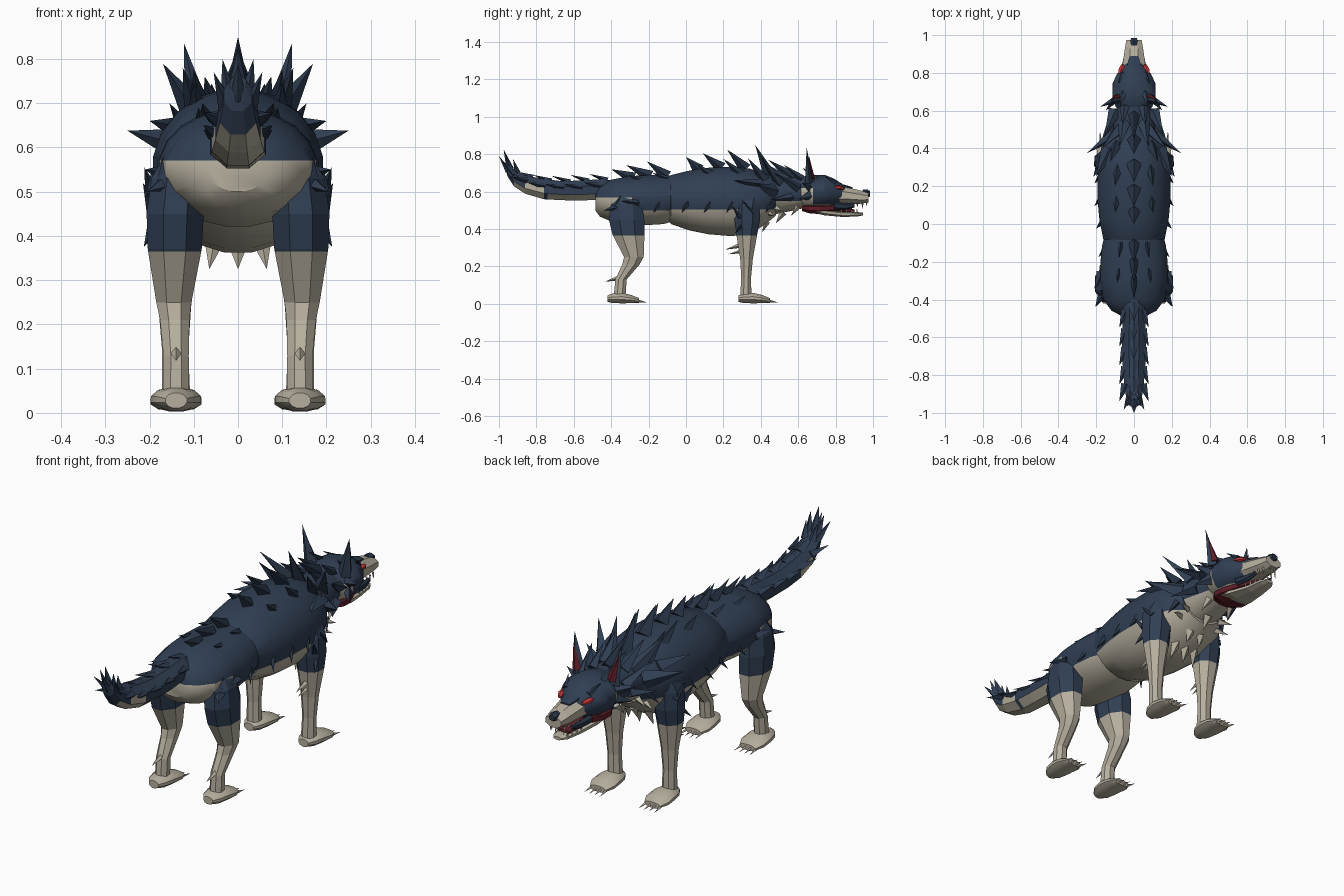
import bpy, bmesh, math
from mathutils import Vector as V


def mat(name, c):
    m = bpy.data.materials.new(name)
    m.diffuse_color = (*c, 1)
    return m


NAVY = mat("navy fur", (0.030, 0.050, 0.088))
CREAM = mat("cream fur", (0.47, 0.43, 0.345))
DARK = mat("dark navy spikes", (0.020, 0.034, 0.060))
RED = mat("eye red", (0.60, 0.04, 0.04))
MAROON = mat("dark red", (0.11, 0.012, 0.02))
BONE = mat("bone", (0.50, 0.45, 0.36))


def finish(bm, name, mats, smooth=False):
    bmesh.ops.recalc_face_normals(bm, faces=bm.faces)
    me = bpy.data.meshes.new(name)
    bm.to_mesh(me)
    bm.free()
    for m in mats:
        me.materials.append(m)
    ob = bpy.data.objects.new(name, me)
    bpy.context.collection.objects.link(ob)
    if smooth:
        bpy.ops.object.select_all(action='DESELECT')
        ob.select_set(True)
        bpy.context.view_layer.objects.active = ob
        bpy.ops.object.shade_smooth_by_angle(angle=math.radians(32))
    return ob


def loft(name, rings, n, mats, axis='y', cuts=(), rule=None, smooth=True):
    """rings: (centre, half size in x, half size in the other direction)"""
    bm = bmesh.new()
    loops = []
    for c, a, b in rings:
        loop = []
        for i in range(n):
            t = 2 * math.pi * (i + 0.5) / n
            u, w = a * math.cos(t), b * math.sin(t)
            off = V((u, 0, w)) if axis == 'y' else V((u, w, 0))
            loop.append(bm.verts.new(V(c) + off))
        loops.append(loop)
    for p, q in zip(loops, loops[1:]):
        for i in range(n):
            j = (i + 1) % n
            bm.faces.new((p[i], p[j], q[j], q[i]))
    bm.faces.new(loops[0])
    bm.faces.new(loops[-1])
    # clean colour borders
    for ax, val in cuts:
        no = V((0, 0, 0))
        no[ax] = 1
        bmesh.ops.bisect_plane(bm, geom=bm.verts[:] + bm.edges[:] + bm.faces[:],
                               plane_co=no * val, plane_no=no)
    if rule:
        for f in bm.faces:
            f.material_index = rule(f.calc_center_median())
    return finish(bm, name, mats, smooth)


def body(name, table, n, **k):
    """table: (y, bottom z, top z, half width)"""
    return loft(name, [((0, y, (b + t) / 2), w, (t - b) / 2) for y, b, t, w in table], n, **k)


def spikes(name, items, m, mirror=True):
    """items: (base, tip, half width, half thickness) as four-sided thorns"""
    bm = bmesh.new()
    for base, tip, w, th in items:
        for s in ((1, -1) if mirror and abs(base[0]) + abs(tip[0]) > 0.001 else (1,)):
            b, t = V(base), V(tip)
            b.x *= s
            t.x *= s
            d = (t - b).normalized()
            side = d.cross(V((0, 1, 0)) if abs(d.y) < 0.8 else V((0, 0, 1))).normalized()
            up = side.cross(d)
            r = [bm.verts.new(b + o) for o in (side * w, up * th, -side * w, -up * th)]
            top = bm.verts.new(t)
            bm.faces.new(r)
            for i in range(4):
                bm.faces.new((r[i], r[(i + 1) % 4], top))
    return finish(bm, name, [m])


FUR = [NAVY, CREAM]

# Torso: chest and hindquarters
body("chest", [(-0.11, .46, .67, .13), (-0.08, .425, .69, .165), (0.02, .39, .715, .185), (0.12, .37, .73, .195),
               (0.24, .36, .735, .195), (0.34, .37, .725, .19), (0.42, .42, .70, .165), (0.48, .47, .68, .12)], 20,
     mats=FUR, cuts=[(2, .505)], rule=lambda c: int(c.z < .505))
body("hindquarters", [(-0.485, .50, .60, .07), (-0.46, .465, .635, .12), (-0.40, .44, .665, .165),
                      (-0.30, .42, .685, .18), (-0.20, .42, .69, .18), (-0.12, .425, .69, .172), (-0.07, .44, .685, .16)],
     20, mats=FUR, cuts=[(2, .50), (2, .57), (1, -.29)],
     rule=lambda c: int(c.z < .50 or (c.y < -.29 and c.z < .57)))

# Neck and head
body("neck", [(0.38, .45, .69, .13), (0.48, .48, .685, .12), (0.58, .50, .68, .10), (0.66, .52, .68, .09)], 14,
     mats=FUR, cuts=[(2, .55)], rule=lambda c: int(c.z < .55))
body("head", [(0.59, .54, .66, .07), (0.62, .515, .68, .10), (0.68, .505, .69, .118), (0.74, .51, .69, .118),
              (0.79, .525, .67, .095), (0.83, .535, .645, .066), (0.85, .55, .63, .05)], 14,
     mats=FUR, cuts=[(2, .53), (2, .62), (1, .68)],
     rule=lambda c: int(c.z < .53 or (c.y < .68 and c.z < .62)))
body("muzzle", [(0.76, .525, .645, .078), (0.84, .53, .632, .066), (0.93, .532, .61, .052), (0.975, .54, .595, .044)], 8,
     mats=FUR, smooth=False)
bpy.data.objects["muzzle"].data.polygons.foreach_set("material_index", [1] * len(bpy.data.objects["muzzle"].data.polygons))
body("muzzle_stripe", [(0.80, .625, .648, .042), (0.85, .62, .636, .04), (0.89, .612, .624, .026)], 6,
     mats=[NAVY], smooth=False)
body("nose", [(0.945, .58, .61, .018), (0.97, .568, .612, .024), (0.985, .575, .602, .016)], 6, mats=[DARK], smooth=False)
body("lower_jaw", [(0.66, .49, .53, .08), (0.74, .472, .508, .07), (0.84, .463, .495, .05), (0.92, .467, .492, .038),
                   (0.945, .472, .488, .022)], 8, mats=[CREAM], smooth=False)
body("mouth_inside", [(0.62, .495, .53, .06), (0.66, .482, .54, .086), (0.71, .478, .54, .085), (0.78, .485, .54, .055),
                      (0.90, .485, .505, .03)], 8, mats=[MAROON], smooth=False)
for s in (-1, 1):
    # dark lips at the corner of the mouth
    loft("lip", [((s * .056, .79, .525), .018, .02), ((s * .05, .85, .52), .014, .018), ((s * .044, .90, .525), .008, .01)],
         6, [DARK], smooth=False)
    # eyes and brows
    loft("eye", [((s * .072, .795, .625), .012, .007), ((s * .068, .82, .622), .016, .012),
                 ((s * .06, .845, .618), .008, .006)], 6, [RED], smooth=False)

teeth = [((.046 - .003 * i, .83 + .028 * i, .54), (.046 - .003 * i, .835 + .028 * i, .515 - .012 * (i == 4)), .006, .006)
         for i in range(5)]
teeth += [((.042 - .004 * i, .83 + .028 * i, .485), (.044 - .004 * i, .83 + .028 * i, .515), .005, .005) for i in range(4)]
teeth += [((.014, .965, .545), (.014, .967, .52), .006, .005)]
spikes("teeth", teeth, BONE)

# Ears with red inner plates
spikes("ears", [((.085, .66, .65), (.122, .645, .835), .036, .024),
                ((.055, .70, .665), (.075, .62, .73), .02, .015)], NAVY)
spikes("inner_ears", [((.088, .675, .67), (.118, .658, .79), .024, .014)], MAROON)
spikes("brows", [((.06, .80, .645), (.085, .74, .685), .016, .01)], DARK)

# Spikes along the back
ridge = [(.58, .67, .44, .77, .03), (.45, .68, .37, .85, .038), (.32, .72, .22, .825, .042), (.19, .725, .09, .805, .038),
         (.07, .715, 0, .785, .034), (-.10, .68, -.21, .762, .03), (-.19, .68, -.32, .742, .026), (-.28, .67, -.40, .72, .022)]
spikes("back_spikes", [((0, y, z), (0, ty, tz), w, .034) for y, z, ty, tz, w in ridge], DARK)
spikes("second_row_spikes", [((.085, .30, .685), (.10, .20, .775), .028, .028), ((.09, .14, .685), (.10, .06, .745), .026, .026),
                             ((.09, .42, .66), (.125, .33, .78), .032, .03), ((.07, -.10, .67), (.08, -.18, .70), .018, .018),
                             ((.08, -.24, .66), (.09, -.31, .69), .018, .018)], DARK)
# Mane around the neck
spikes("mane", [((.08, .50, .65), (.17, .40, .79), .04, .03), ((.11, .47, .60), (.25, .375, .638), .045, .03),
                ((.10, .60, .62), (.155, .47, .70), .036, .024), ((.10, .56, .57), (.17, .45, .555), .035, .022),
                ((.05, .54, .66), (.075, .41, .76), .035, .025), ((.13, .42, .55), (.20, .33, .49), .04, .025),
                ((.095, .66, .62), (.18, .62, .645), .028, .02), ((.10, .66, .58), (.15, .60, .56), .028, .02),
                ((.05, .62, .67), (.06, .52, .745), .026, .02), ((.13, .40, .64), (.20, .25, .66), .045, .03)], NAVY)
# Small thorns on the flanks
flank = [(.46, .14, .53), (.36, .185, .52), (.25, .19, .53), (.13, .19, .53), (.01, .18, .53),
         (-.14, .168, .53), (-.25, .172, .54), (-.35, .165, .56)]
spikes("flank_spikes", [((x - .01, y, z + .01), (x + .02, y - .035, z - .045), .017, .017) for y, x, z in flank], DARK)
spikes("hip_spikes", [((.17, -.26, .54), (.21, -.345, .55), .03, .02), ((.16, -.36, .52), (.205, -.44, .50), .03, .02)], NAVY)
# Pale tufts on the chest, throat and elbows
spikes("chest_tufts", [((0, .36, .40), (0, .34, .325), .03, .02), ((.05, .36, .41), (.065, .33, .325), .03, .02),
                       ((.03, .43, .44), (.035, .41, .385), .025, .02), ((.09, .44, .49), (.16, .47, .47), .022, .016),
                       ((.09, .48, .51), (.15, .51, .50), .02, .014), ((.06, .60, .52), (.075, .56, .47), .02, .015),
                       ((0, .52, .49), (0, .48, .43), .025, .02)], CREAM)
spikes("elbow_spurs", [((.15, .28, .31), (.15, .21, .29), .014, .012), ((.15, .29, .28), (.15, .225, .265), .012, .01),
                       ((.14, -.355, .14), (.14, -.435, .118), .016, .014)], CREAM)

# Legs, feet and claws; table: (z, back y, front y, centre x, half width)
front = [(.58, .28, .40, .13, .05), (.52, .255, .40, .14, .068), (.44, .255, .40, .143, .068), (.37, .265, .385, .145, .06),
         (.24, .287, .36, .143, .04), (.14, .293, .35, .142, .032), (.05, .288, .352, .14, .034), (.02, .29, .35, .14, .03)]
hind = [(.58, -.38, -.26, .12, .05), (.53, -.41, -.23, .135, .066), (.45, -.42, -.215, .142, .07), (.37, -.40, -.215, .143, .066),
        (.25, -.335, -.222, .145, .043), (.21, -.345, -.245, .143, .036), (.13, -.38, -.315, .14, .031),
        (.05, -.388, -.32, .14, .032), (.02, -.385, -.32, .14, .03)]
for s, side in ((-1, "left"), (1, "right")):
    for kind, tab, py in (("front", front, .28), ("hind", hind, -.42)):
        loft(f"{kind}_{side}_leg", [((s * x, (a + b) / 2, z), w, (b - a) / 2) for z, a, b, x, w in tab], 8, FUR, 'z',
             cuts=[(2, .365)], rule=lambda c: int(c.z < .365), smooth=False)
        paw = [(0, .028, .025, .018), (.03, .030, .046, .027), (.08, .031, .058, .029), (.13, .025, .06, .022),
               (.168, .018, .042, .014)]
        loft(f"{kind}_{side}_paw", [((s * .14, py + d, z), w, h) for d, z, w, h in paw], 12, [CREAM])
        spikes(f"{kind}_{side}_claws", [((s * .14 + k * .024, py + .148, .018), (s * .14 + k * .027, py + .212, .008),
                                         .009, .010) for k in (-1.5, -.5, .5, 1.5)], BONE, mirror=False)
spikes("shoulder_spikes", [((.19, .36, .49), (.212, .30, .555), .02, .016), ((.19, .29, .46), (.215, .25, .52), .018, .014),
                           ((.19, .30, .42), (.213, .26, .375), .016, .012)], DARK)

# Tail with pale underside
tail = [(-.38, .56, .66, .05), (-.44, .555, .672, .06), (-.55, .548, .665, .066), (-.66, .55, .66, .068), (-.76, .555, .672, .064),
        (-.86, .585, .69, .055), (-.92, .625, .725, .045), (-.955, .68, .755, .034), (-.965, .72, .765, .02)]
body("tail", tail, 8, mats=FUR, smooth=False, cuts=[(1, -.62), (1, -.74)],
     rule=lambda c: int((c.z < .572 and c.y > -.77) or (-.74 < c.y < -.62 and c.z < .595) or (c.y < -.8 and c.z < .64)))
tufts = [((.045, y, z), (.078, y - .09, z + .02), .024, .018)
         for y, z in ((-.46, .63), (-.56, .62), (-.66, .62), (-.76, .63), (-.85, .66))]
tufts += [((0, y, z), (0, y - .10, z + .035), .03, .016)
          for y, z in ((-.42, .66), (-.52, .655), (-.62, .65), (-.72, .655), (-.82, .675))]
tufts += [((0, -.94, .72), (0, -.975, .825), .025, .02), ((.02, -.935, .71), (.035, -.965, .80), .02, .018),
          ((.025, -.92, .69), (.055, -.985, .77), .02, .018), ((0, -.95, .71), (0, -1.0, .79), .02, .016),
          ((.02, -.90, .70), (.03, -.925, .775), .02, .016)]
spikes("tail_tufts", tufts, NAVY)
